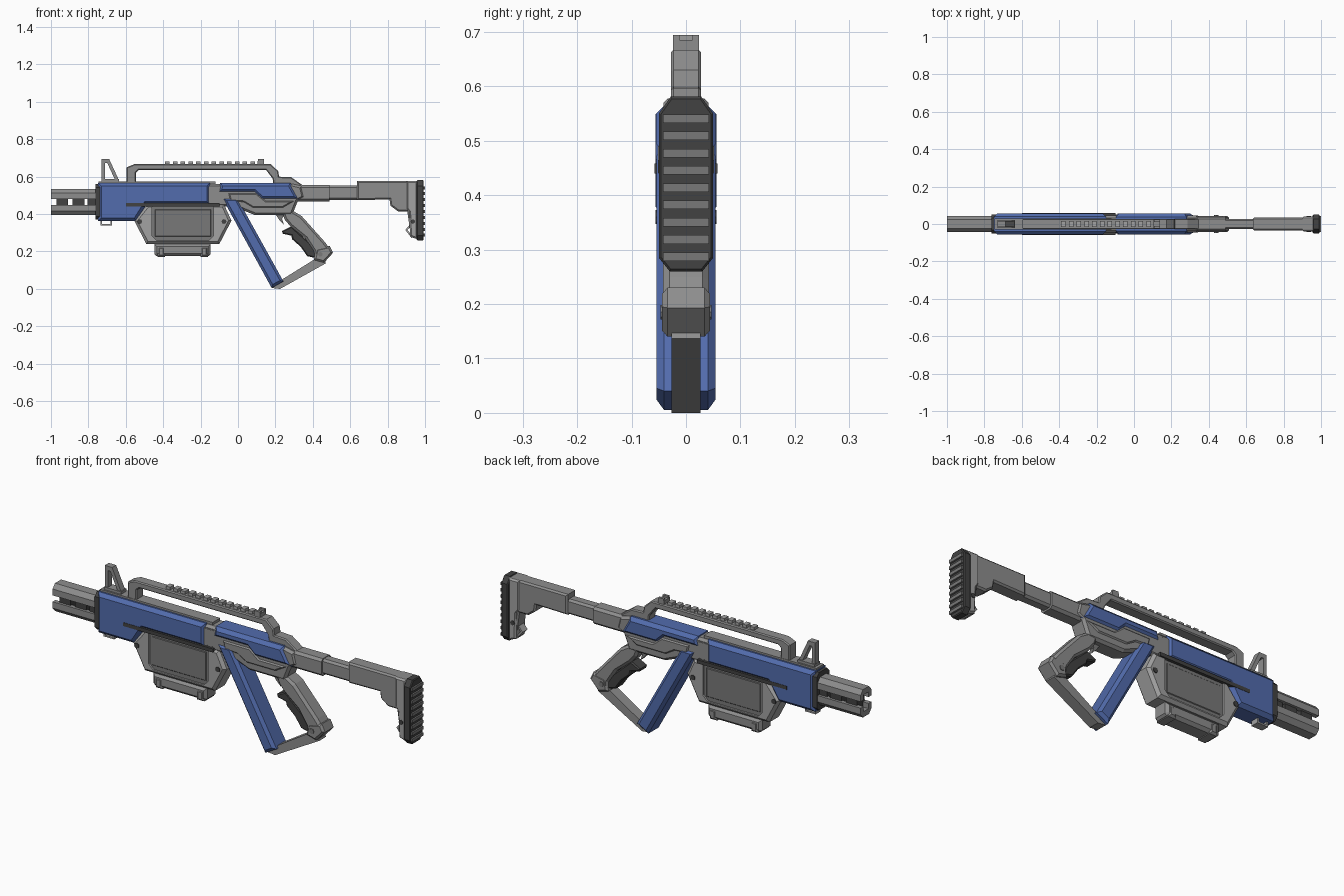
import bpy, bmesh, math
from mathutils import Vector

if "Cube" in bpy.data.objects:
    bpy.data.objects.remove(bpy.data.objects["Cube"])


def material(name, rgb):
    m = bpy.data.materials.new(name)
    m.diffuse_color = (*rgb, 1)
    m.use_nodes = True
    m.node_tree.nodes["Principled BSDF"].inputs["Base Color"].default_value = m.diffuse_color
    return m


BLUE = material("blue", (0.085, 0.15, 0.42))
LIGHT = material("light_grey", (0.36, 0.36, 0.36))
GREY = material("grey", (0.27, 0.27, 0.27))
MID = material("mid_grey", (0.19, 0.19, 0.19))
DARK = material("dark_grey", (0.055, 0.055, 0.055))


def prism(name, pts, lo, hi, mat, chamfer=0.0, axis='Y'):
    """Extrude an outline: (x,z) along Y, or (y,z) along X; chamfer the cap rims."""
    bm = bmesh.new()

    def put(p, d):
        return (p[0], d, p[1]) if axis == 'Y' else (d, p[0], p[1])
    a = [bm.verts.new(put(p, lo)) for p in pts]
    b = [bm.verts.new(put(p, hi)) for p in pts]
    caps = [bm.faces.new(a), bm.faces.new(b[::-1])]
    n = len(pts)
    for i in range(n):
        j = (i + 1) % n
        bm.faces.new((a[j], a[i], b[i], b[j]))
    bmesh.ops.recalc_face_normals(bm, faces=bm.faces[:])
    if chamfer:
        rim = list({e for f in caps for e in f.edges})
        bmesh.ops.bevel(bm, geom=rim, offset=chamfer, segments=1, profile=0.5,
                        affect='EDGES', clamp_overlap=True)
    me = bpy.data.meshes.new(name)
    bm.to_mesh(me)
    bm.free()
    me.materials.append(mat)
    ob = bpy.data.objects.new(name, me)
    bpy.context.collection.objects.link(ob)
    return ob


def slab(name, pts, w, mat, chamfer=0.0):
    return prism(name, pts, -w, w, mat, chamfer)


def box(name, x0, x1, z0, z1, w, mat, chamfer=0.0):
    return slab(name, [(x0, z0), (x1, z0), (x1, z1), (x0, z1)], w, mat, chamfer)


def bar(name, p, q, t, w, mat, chamfer=0.0):
    """Straight bar of thickness t between two (x,z) points."""
    p, q = Vector(p), Vector(q)
    d = (q - p).normalized() * t / 2
    s = Vector((-d.y, d.x))
    return slab(name, [p - d + s, p - d - s, q + d - s, q + d + s], w, mat, chamfer)


def bolt(name, x, z, r, w, mat):
    slab(name, [(x + r * math.cos(i * math.pi / 4), z + r * math.sin(i * math.pi / 4))
                for i in range(8)], w, mat)


def section(h0, h1, w, c):
    """Octagonal cross-section in (y,z)."""
    return [(-w, h0 + c), (-w + c, h0), (w - c, h0), (w, h0 + c),
            (w, h1 - c), (w - c, h1), (-w + c, h1), (-w, h1 - c)]


# Split barrel: upper and lower channel prongs joined by dark blocks
U = [(-.043, .016), (-.043, .048), (-.024, .07), (.024, .07), (.043, .048), (.043, .016),
     (.02, .016), (.02, .042), (-.02, .042), (-.02, .016)]
for side, s in (("upper", 1), ("lower", -1)):
    prism(side + "_barrel_prong", [(y, .465 + s * z) for y, z in U], -1, -.75, GREY, axis='X')
for i, (x0, x1) in enumerate(((-.97, -.91), (-.885, -.82), (-.805, -.75))):
    prism(f"barrel_core_{i}", section(.43, .50, .03, .012), x0, x1, DARK, axis='X')
prism("muzzle_collar", section(.37, .56, .05, .018), -.762, -.735, DARK, axis='X')

# Handguard
slab("blue_handguard", [(-.748, .362), (-.545, .362), (-.49, .45), (-.15, .45), (-.15, .566),
                        (-.748, .566)], .056, BLUE, .017)
box("handguard_slot", -.60, -.10, .44, .458, .0575, DARK)
box("handguard_rail", -.745, -.12, .5, .575, .03, GREY)
box("body_joint", -.17, -.09, .45, .556, .046, GREY, .012)

# Receiver
slab("receiver", [(-.5, .44), (-.02, .44), (.04, .415), (.09, .395), (.29, .395), (.32, .47),
                  (.355, .49), (.34, .55), (.29, .562), (-.15, .562)], .045, GREY, .012)
slab("receiver_lower_plate", [(-.05, .51), (.1, .51), (.15, .47), (.30, .47), (.24, .435),
                              (.08, .435), (.03, .465), (-.04, .47)], .051, GREY, .006)
slab("blue_receiver_cover", [(-.107, .515), (.085, .515), (.125, .477), (.33, .477), (.28, .567),
                             (-.095, .567)], .055, BLUE, .017)

# Slanted blue foregrip strut with its guard bar
slab("blue_strut", [(-.085, .487), (-.005, .487), (.243, .04), (.18, .005)], .054, BLUE, .014)
slab("guard_bar", [(.18, .005), (.225, 0), (.47, .137), (.46, .165), (.42, .165), (.235, .05)],
     .027, GREY)

# Grip and trigger
slab("grip", [(.235, .41), (.29, .42), (.34, .39), (.465, .25), (.505, .195), (.46, .142),
              (.41, .155), (.405, .2), (.36, .27), (.28, .335), (.25, .37)], .042, GREY, .012)
slab("grip_front_pad", [(.235, .31), (.285, .335), (.38, .25), (.42, .2), (.415, .165),
                        (.37, .175), (.335, .225), (.29, .265), (.285, .285), (.24, .295)],
     .032, DARK, .006)
slab("grip_foot", [(.42, .215), (.49, .23), (.508, .193), (.46, .14), (.405, .155)],
     .044, GREY, .01)
bolt("grip_pin", .44, .185, .013, .047, MID)
slab("trigger", [(.2, .4), (.25, .4), (.235, .375), (.245, .345), (.22, .37)], .012, MID)

# Magazine housing with a recessed panel on both sides
housing = slab("magazine_housing", [(-.485, .452), (-.555, .365), (-.49, .24), (-.10, .24),
                                    (-.035, .365), (-.075, .452)], .052, LIGHT, .014)
panel_outline = [(-.46, .44), (-.46, .285), (-.435, .26), (-.155, .26), (-.13, .285), (-.13, .44)]
cutter = slab("panel_cutter", panel_outline, .2, MID)
mod = housing.modifiers.new("window", 'BOOLEAN')
mod.object, mod.operation, mod.solver = cutter, 'DIFFERENCE', 'EXACT'
bpy.context.view_layer.objects.active = housing
bpy.ops.object.modifier_apply(modifier=mod.name)
bpy.data.objects.remove(cutter)
slab("magazine_panel", panel_outline, .043, MID)
box("panel_trim", -.445, -.145, .28, .425, .046, MID, .003)
for x in (-.525, -.075):
    bolt("housing_bolt", x, .36, .013, .056, DARK)
slab("magazine_base", [(-.447, .24), (-.447, .185), (-.437, .175), (-.157, .175), (-.147, .185),
                       (-.147, .24)], .045, GREY, .014)
for x in (-.41, -.18):
    box("magazine_base_rib", x - .02, x + .02, .171, .225, .048, GREY, .01)

# Carry handle, accessory teeth and rear sight
slab("carry_handle", [(-.595, .565), (-.595, .65), (-.555, .667), (.175, .667), (.215, .63),
                      (.22, .6), (.285, .597), (.352, .55), (.34, .53), (.19, .555), (.185, .59),
                      (.15, .636), (-.53, .636), (-.545, .622), (-.545, .565)], .028, GREY, .005)
for i in range(12):
    x = -.378 + i * .0415
    box(f"rail_tooth_{i}", x - .012, x + .012, .66, .681, .016, LIGHT)
box("rear_sight_base", .105, .14, .66, .685, .024, GREY)
for s in (-1, 1):
    y = s * .018
    prism("rear_sight_ear", [(.108, .68), (.138, .68), (.138, .694), (.108, .694)],
          y - .006, y + .006, GREY)

# Front sight and sling loop under the barrel
box("front_sight_base", -.73, -.635, .565, .588, .022, GREY)
bar("front_sight_post", (-.72, .58), (-.72, .682), .018, .016, GREY)
bar("front_sight_brace", (-.693, .682), (-.647, .582), .018, .016, GREY)
box("front_sight_top", -.729, -.688, .672, .694, .016, GREY)
loop = [(-.73, .37), (-.73, .342), (-.678, .342), (-.678, .37)]
for p, q in zip(loop, loop[1:]):
    bar("front_sling_loop", p, q, .008, .02, LIGHT)

# Stock tube and shoulder stock
prism("stock_socket", section(.468, .555, .038, .012), .30, .49, GREY, axis='X')
prism("stock_tube", section(.476, .552, .028, .01), .48, .68, GREY, axis='X')
slab("stock", [(.635, .475), (.635, .578), (.96, .578), (.96, .27), (.925, .275), (.905, .415),
               (.855, .415), (.815, .445), (.81, .478)], .036, GREY, .008)
slab("stock_end", [(.9, .43), (.9, .578), (.96, .578), (.96, .265), (.92, .28), (.915, .41)],
     .041, LIGHT, .008)
bolt("stock_bolt", .935, .36, .012, .044, DARK)
loop = [(.925, .345), (.9, .315), (.93, .278), (.96, .3)]
for p, q in zip(loop, loop[1:]):
    bar("rear_sling_loop", p, q, .009, .02, LIGHT)

# Ribbed butt pad
prism("butt_pad", [(-.05, .285), (-.03, .26), (.03, .26), (.05, .285), (.05, .55), (.028, .581),
                   (-.028, .581), (-.05, .55)], .955, .992, DARK, .004, axis='X')
for i in range(9):
    z = .287 + i * .0317
    prism(f"pad_rib_{i}", [(-.042, z - .008), (.042, z - .008), (.042, z + .008),
                           (-.042, z + .008)], .985, 1.0, MID, axis='X')
